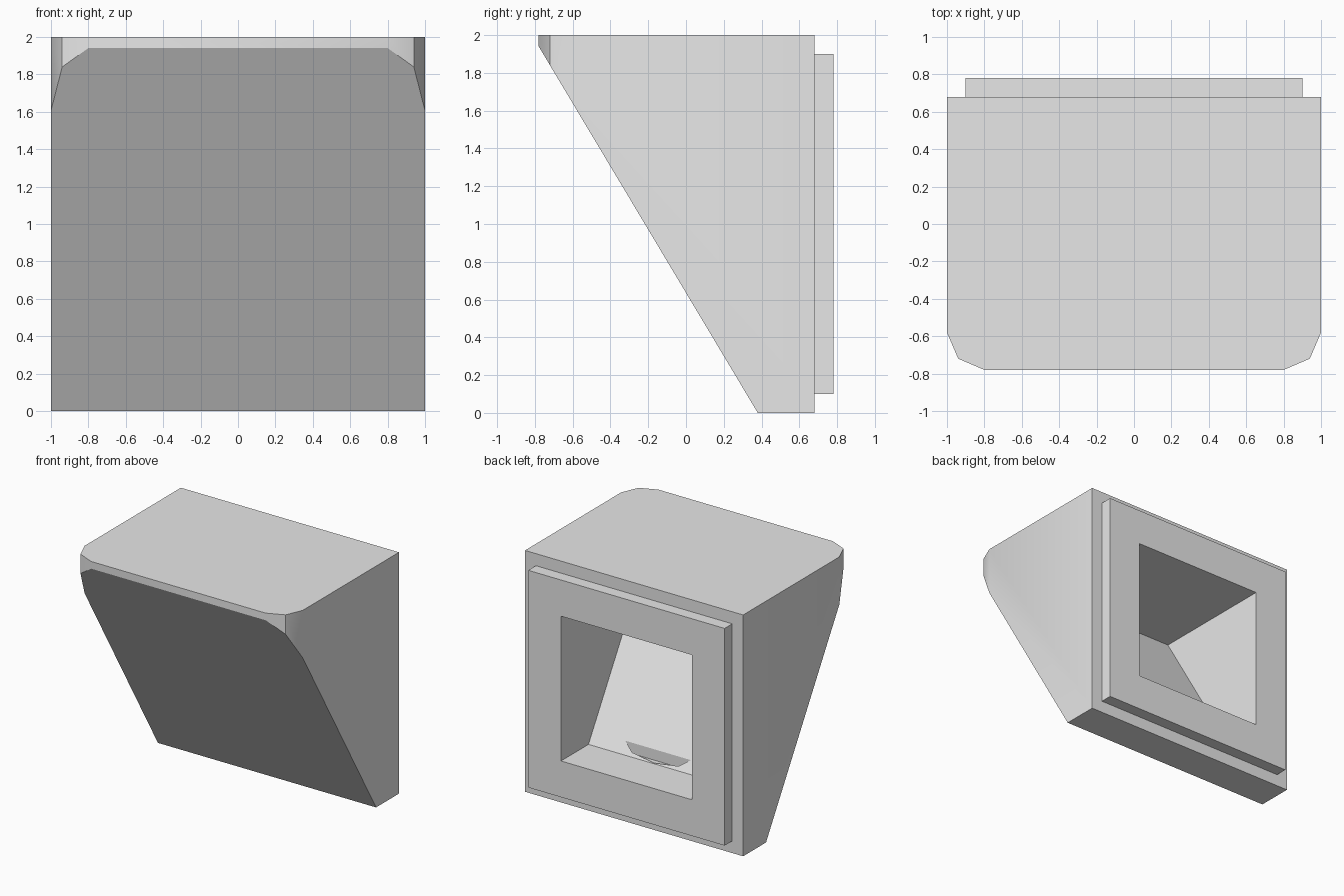
import bpy, bmesh, math
from mathutils import Vector

cube = bpy.data.objects.get("Cube")
if cube:
    bpy.data.objects.remove(cube, do_unlink=True)

grey = bpy.data.materials.new("light_grey")
grey.use_nodes = True
grey.diffuse_color = (0.8, 0.8, 0.8, 1)
grey.node_tree.nodes["Principled BSDF"].inputs["Base Color"].default_value = (0.8, 0.8, 0.8, 1)


def prism(name, outline, offset, cut=None):
    """Extrude a planar outline along offset, optionally slicing it by a plane."""
    bm = bmesh.new()
    face = bm.faces.new([bm.verts.new(p) for p in outline])
    ext = bmesh.ops.extrude_face_region(bm, geom=[face])
    moved = [g for g in ext["geom"] if isinstance(g, bmesh.types.BMVert)]
    bmesh.ops.translate(bm, verts=moved, vec=offset)
    if cut:
        point, normal = cut
        geom = bm.verts[:] + bm.edges[:] + bm.faces[:]
        res = bmesh.ops.bisect_plane(bm, geom=geom, plane_co=point, plane_no=normal,
                                     clear_outer=True)
        edges = [g for g in res["geom_cut"] if isinstance(g, bmesh.types.BMEdge)]
        bmesh.ops.contextual_create(bm, geom=edges)
    bmesh.ops.recalc_face_normals(bm, faces=bm.faces)
    mesh = bpy.data.meshes.new(name)
    bm.to_mesh(mesh)
    bm.free()
    mesh.materials.append(grey)
    obj = bpy.data.objects.new(name, mesh)
    bpy.context.collection.objects.link(obj)
    return obj


def combine(target, tool, operation):
    """Apply a boolean and delete the helper object."""
    tool.hide_render = True
    mod = target.modifiers.new(operation, "BOOLEAN")
    mod.object, mod.operation, mod.solver = tool, operation, "EXACT"
    bpy.context.view_layer.objects.active = target
    bpy.ops.object.modifier_apply(modifier=mod.name)
    bpy.data.objects.remove(tool, do_unlink=True)


# Wedge body: rounded-front footprint sliced by the sloping front plane
half = [(1, 0.68), (1, -0.58), (0.94, -0.72), (0.8, -0.78)]
footprint = half + [(-x, y) for x, y in reversed(half)]
slope = Vector((0, -1.84, -1.1))
body = prism("wedge_body", [(x, y, 0) for x, y in footprint], (0, 0, 2),
             ((0, 0.38, 0), slope))

# Raised square plate on the back
plate = prism("back_plate", [(x, 0.6, z) for x, z in
                             ((-0.9, 0.1), (0.9, 0.1), (0.9, 1.9), (-0.9, 1.9))],
              (0, 0.18, 0))
combine(body, plate, "UNION")

# Square cavity whose inner wall runs parallel to the sloping front
cavity = prism("cavity_cutter", [(-0.6, y, z) for y, z in
                                 ((1, 0.4), (0.42, 0.4), (-0.3, 1.6), (1, 1.6))],
               (1.2, 0, 0))
combine(body, cavity, "DIFFERENCE")

# Small rounded notch low on the inner wall
arc = [(0.3 * math.cos(a), 0.366 + 0.051 * math.sin(a), 0.4)
       for a in (math.pi * i / 4 for i in range(5))]
notch = prism("notch_cutter", arc, (0, 0, 0.2))
combine(body, notch, "DIFFERENCE")

# Soft shading across the rounded front corners only
bpy.ops.object.select_all(action="DESELECT")
body.select_set(True)
bpy.context.view_layer.objects.active = body
bpy.ops.object.shade_smooth_by_angle(angle=math.radians(30))
